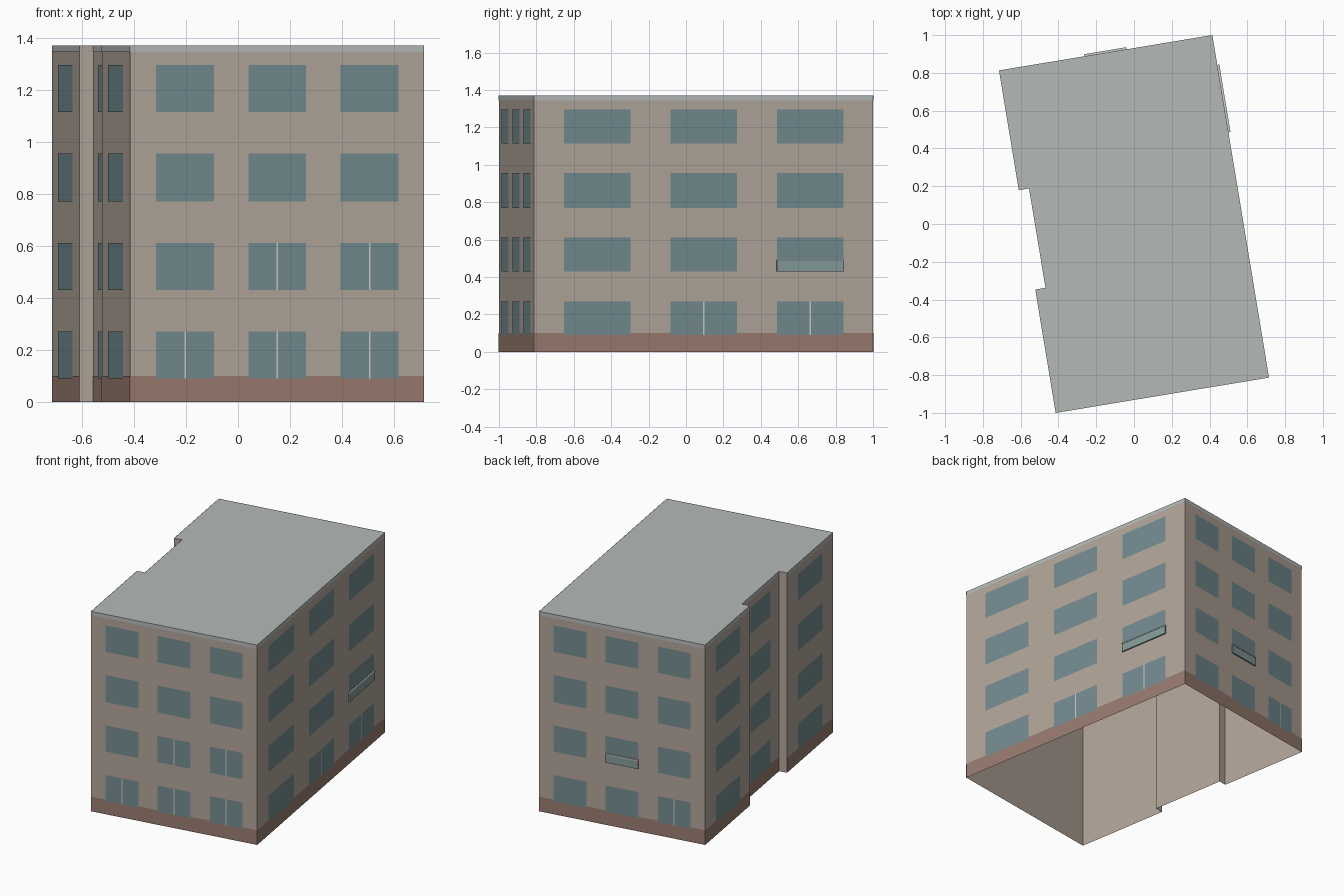
import bpy
import math
from mathutils import Vector, Matrix

if "Cube" in bpy.data.objects:
    bpy.data.objects.remove(bpy.data.objects["Cube"])

HEIGHT = 1.37
ROWS = [(0.09, 0.27), (0.43, 0.61), (0.77, 0.955), (1.115, 1.295)]
WIDE = [(0.088, 0.285), (0.402, 0.599), (0.716, 0.913)]
SINGLE = [(0.23, 0.77)]


def material(name, rgb):
    m = bpy.data.materials.new(name)
    m.diffuse_color = (*rgb, 1)
    m.use_nodes = True
    m.node_tree.nodes["Principled BSDF"].inputs["Base Color"].default_value = m.diffuse_color
    return m


BEIGE = material("beige_render", (0.44, 0.375, 0.32))
BROWN = material("brown_plinth", (0.32, 0.20, 0.16))
GLASS = material("window_glass", (0.17, 0.26, 0.28))
GREY = material("roof_grey", (0.46, 0.49, 0.47))
FRAME = material("pale_frame", (0.60, 0.61, 0.58))
PANEL = material("balcony_glass", (0.23, 0.33, 0.32))


def make(name, verts, faces, mat):
    me = bpy.data.meshes.new(name)
    me.from_pydata(verts, [], faces)
    me.materials.append(mat)
    ob = bpy.data.objects.new(name, me)
    bpy.context.collection.objects.link(ob)
    return ob


# Footprint: turned rectangle with a shallow recess in its left side
W, L, D = 0.5725, 0.919, 0.055
N0, N1 = 0.276, -0.257
turn = Matrix.Rotation(math.radians(9.4), 3, 'Z')
plan = [turn @ Vector((x, y, 0)) for x, y in [
    (-W, -L), (W, -L), (W, L), (-W, L),
    (-W, N0), (-W + D, N0), (-W + D, N1), (-W, N1)]]
n = len(plan)
up = Vector((0, 0, HEIGHT))


def quad(side, t0, t1, z0, z1, off):
    """Corners of an upright rectangle lying just outside one wall."""
    p, q = plan[side], plan[(side + 1) % n]
    d = (q - p).normalized()
    out = Vector((d.y, -d.x, 0)) * off
    return [p.lerp(q, t) + out + Vector((0, 0, z))
            for t, z in [(t0, z0), (t1, z0), (t1, z1), (t0, z1)]]


def sheets(name, specs, mat):
    """Many flat rectangles as one object."""
    verts = [v for s in specs for v in quad(*s)]
    faces = [range(i, i + 4) for i in range(0, len(verts), 4)]
    return make(name, verts, [tuple(f) for f in faces], mat)


def slab(name, side, t0, t1, z0, z1, depth, mat):
    """Box standing out from a wall."""
    verts = quad(side, t0, t1, z0, z1, 0) + quad(side, t0, t1, z0, z1, depth)
    faces = [(4, 5, 6, 7), (3, 2, 1, 0)]
    faces += [(i, (i + 1) % 4, (i + 1) % 4 + 4, i + 4) for i in range(4)]
    return make(name, verts, faces, mat)


# Walls, open underneath, and flat roof
make("walls", plan + [p + up for p in plan],
     [(i, (i + 1) % n, (i + 1) % n + n, i + n) for i in range(n)], BEIGE)
make("roof", [p + up for p in plan], [tuple(range(n))], GREY)

# Facades: side index -> window columns
facades = {0: WIDE, 1: WIDE, 2: WIDE, 3: SINGLE, 5: SINGLE, 7: SINGLE}
sheets("plinth", [(s, 0, 1, 0, 0.1, 0.001) for s in facades], BROWN)
sheets("roof_edge", [(s, 0, 1, 1.345, HEIGHT, 0.001) for s in facades], GREY)

# Windows on every storey
sheets("windows", [(s, a, b, z0, z1, 0.002) for s, cols in facades.items()
                   for a, b in cols for z0, z1 in ROWS], GLASS)

# Centre bars on the double windows: (side, column, storey)
doubles = [(0, 0, 0), (0, 1, 0), (0, 2, 0), (0, 1, 1), (0, 2, 1),
           (1, 1, 0), (1, 2, 0), (2, 2, 0)] + [(3, 0, r) for r in range(4)]
bars = []
for s, c, r in doubles:
    mid = sum(facades[s][c]) / 2
    half = 0.003 / (plan[(s + 1) % n] - plan[s]).length
    bars.append((s, mid - half, mid + half, *ROWS[r], 0.003))
sheets("window_bars", bars, FRAME)

# Shallow glazed balconies on the second storey
for label, s, c in [("right", 1, 2), ("back", 2, 1)]:
    a, b = facades[s][c]
    slab(label + "_balcony_panel", s, a, b, 0.43, 0.485, 0.009, PANEL)
    slab(label + "_balcony_rail", s, a, b, 0.485, 0.492, 0.011, FRAME)
